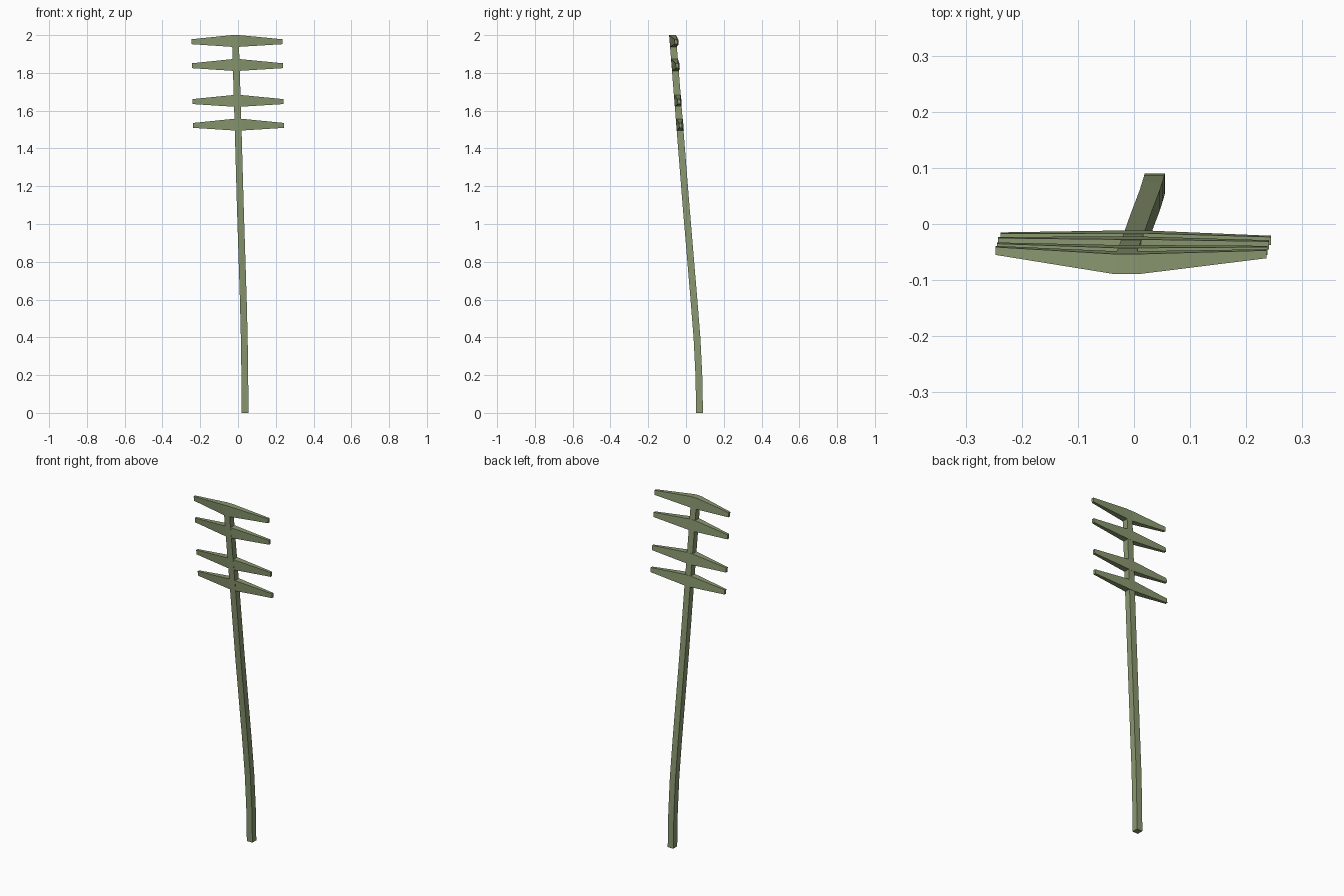
import bpy

if "Cube" in bpy.data.objects:
    bpy.data.objects.remove(bpy.data.objects["Cube"])

mat = bpy.data.materials.new("weathered_green")
mat.diffuse_color = (0.25, 0.31, 0.16, 1)
mat.use_nodes = True
mat.node_tree.nodes["Principled BSDF"].inputs["Base Color"].default_value = mat.diffuse_color


def loft(name, rings):
    """Skin a list of four-cornered rings and cap both ends."""
    verts = [v for ring in rings for v in ring]
    faces = [(0, 1, 2, 3)]
    last = 4 * (len(rings) - 1)
    faces.append((last + 3, last + 2, last + 1, last))
    for r in range(len(rings) - 1):
        for i in range(4):
            j = (i + 1) % 4
            a, b = 4 * r, 4 * r + 4
            faces.append((a + j, a + i, b + i, b + j))
    mesh = bpy.data.meshes.new(name)
    mesh.from_pydata(verts, [], faces)
    mesh.materials.append(mat)
    mesh.update()
    obj = bpy.data.objects.new(name, mesh)
    bpy.context.collection.objects.link(obj)
    return obj


CORNERS = [(-1, -1), (-1, 1), (1, 1), (1, -1)]
HALF = 0.018
LEAN = -0.082

# Leaning square pole, bent near its foot
path = [(0.037, 0.072, 0), (0.036, 0.068, 0.2), (0.033, 0.058, 0.4),
        (0.028, 0.042, 0.6), (0.012, 0.0, 1.1), (0.0, -0.034, 1.53),
        (-0.0135, -0.069, 1.97)]
loft("pole", [[(x + HALF * a, y + HALF * b, z) for a, b in CORNERS]
              for x, y, z in path])


def arm_ring(x, y, z, depth, height):
    return [(x, y + b * depth + c * height * LEAN, z + c * height)
            for b, c in CORNERS]


# Tapered crossarms: height, centre x, centre y, left end, right end, end y
arms = [(1.526, 0.000, -0.032, -0.238, 0.244, -0.026),
        (1.652, -0.004, -0.043, -0.242, 0.241, -0.034),
        (1.842, -0.010, -0.058, -0.244, 0.238, -0.044),
        (1.969, -0.0135, -0.069, -0.247, 0.236, -0.050)]
for n, (z, cx, cy, left, right, ey) in enumerate(arms, 1):
    loft(f"crossarm_{n}", [
        arm_ring(left, ey + 0.003, z - 0.004, 0.007, 0.013),
        arm_ring(cx - 0.02, cy, z, HALF, 0.031),
        arm_ring(cx + 0.02, cy, z, HALF, 0.031),
        arm_ring(right, ey - 0.003, z - 0.004, 0.007, 0.013)])

# Make every face point outwards
import bmesh
for obj in bpy.data.objects:
    bm = bmesh.new()
    bm.from_mesh(obj.data)
    bmesh.ops.recalc_face_normals(bm, faces=bm.faces)
    bm.to_mesh(obj.data)
    bm.free()
